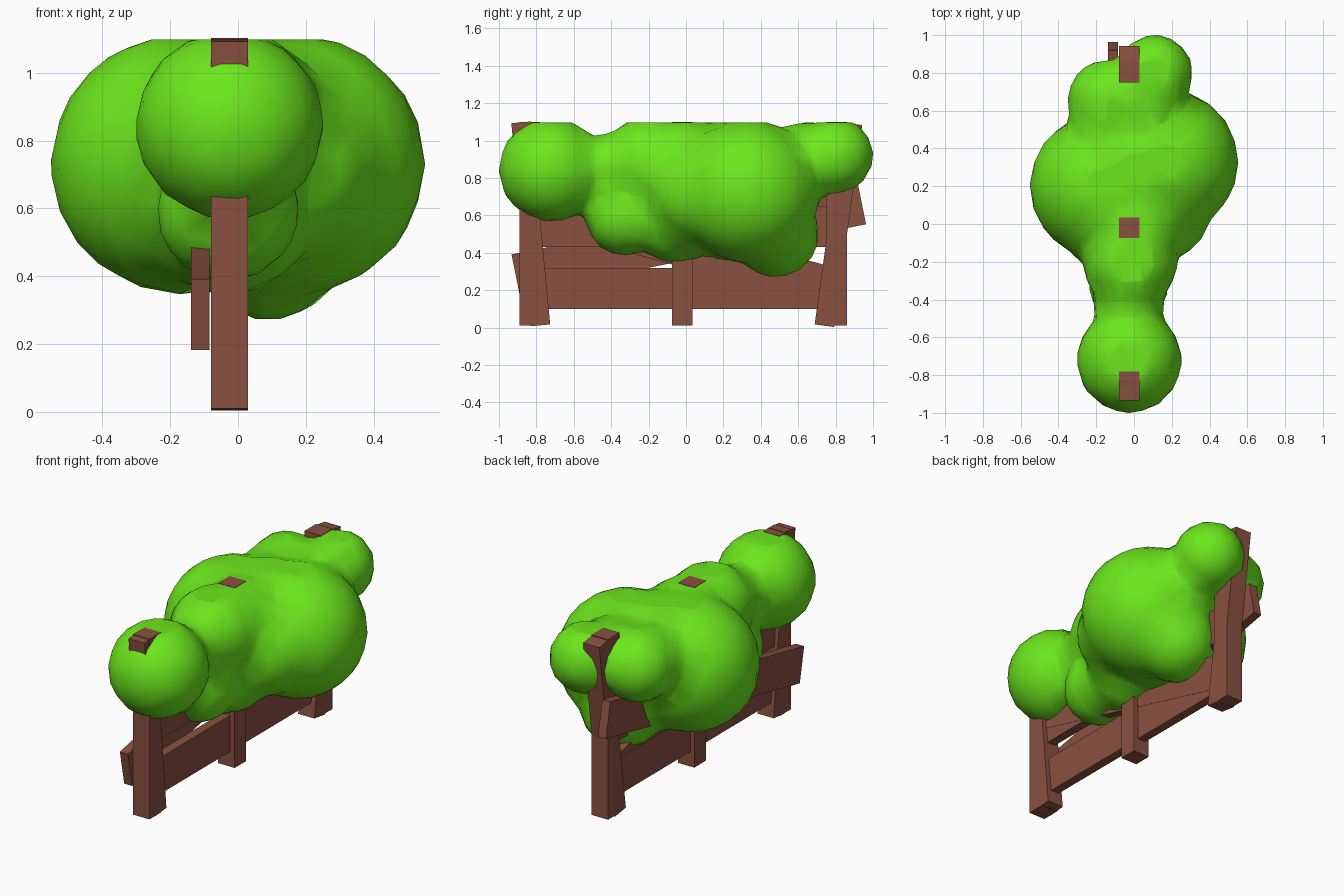
import bpy, bmesh, math
from mathutils import Matrix, Vector

if "Cube" in bpy.data.objects:
    bpy.data.objects.remove(bpy.data.objects["Cube"])


def material(name, rgb):
    m = bpy.data.materials.new(name)
    m.diffuse_color = (*rgb, 1)
    m.use_nodes = True
    m.node_tree.nodes["Principled BSDF"].inputs["Base Color"].default_value = m.diffuse_color
    return m


wood = material("brown wood", (0.255, 0.081, 0.052))
leaf = material("leaf green", (0.15, 0.80, 0.012))


def make(name, bm, mat):
    me = bpy.data.meshes.new(name)
    bm.to_mesh(me)
    bm.free()
    ob = bpy.data.objects.new(name, me)
    bpy.context.collection.objects.link(ob)
    me.materials.append(mat)
    return ob


def beam(name, x0, x1, y, z, length_y, length_z, tilt=0.0):
    """Box centred on (y, z), turned by tilt about the x axis."""
    bm = bmesh.new()
    size = Matrix.Diagonal((x1 - x0, length_y, length_z, 1))
    mat = Matrix.Translation(((x0 + x1) / 2, y, z)) @ Matrix.Rotation(tilt, 4, 'X') @ size
    bmesh.ops.create_cube(bm, size=1, matrix=mat)
    return make(name, bm, wood)


# upright posts
for name, y in (("front_post", -0.835), ("middle_post", -0.02), ("back_post", 0.805)):
    beam(name, -0.08, 0.03, y, 0.555, 0.11, 1.09)

# crooked posts crossing the end posts
beam("front_leaning_post", -0.079, 0.029, -0.83, 0.555, 0.105, 1.09, math.atan(0.095))
beam("back_leaning_post", -0.079, 0.029, 0.815, 0.55, 0.105, 1.09, -math.atan(0.139))

# straight rails, and two slanting rails
beam("lower_rail", -0.055, 0.0, -0.02, 0.21, 1.6, 0.22)
beam("upper_rail", -0.055, 0.0, -0.02, 0.54, 1.6, 0.22)
beam("falling_rail", -0.05, 0.002, -0.02, 0.432, 1.56, 0.21, -math.atan(0.27))
beam("rising_rail", -0.138, -0.084, 0.015, 0.472, 1.89, 0.213, math.atan(0.2))

# bush: balls fused into one soft mass
balls = [
    (-0.025, -0.722, 0.845, 0.283),
    (-0.03, -0.33, 0.595, 0.215),
    (-0.02, -0.20, 0.88, 0.255),
    (-0.03, -0.42, 0.85, 0.19),
    (-0.03, -0.05, 0.60, 0.26),
    (0.0, 0.0, 0.85, 0.27),
    (-0.13, 0.0, 0.72, 0.26),
    (0.14, 0.07, 0.72, 0.27),
    (-0.17, 0.20, 0.73, 0.387),
    (0.17, 0.33, 0.73, 0.387),
    (0.0, 0.27, 0.735, 0.385),
    (0.09, 0.48, 0.50, 0.235),
    (-0.15, 0.53, 0.88, 0.20),
    (0.06, 0.62, 0.88, 0.22),
    (-0.14, 0.66, 0.89, 0.215),
    (0.11, 0.80, 0.92, 0.207),
]
bm = bmesh.new()
for x, y, z, r in balls:
    bmesh.ops.create_icosphere(bm, subdivisions=3, radius=r,
                               matrix=Matrix.Translation((x, y, z)))
bush = make("bush", bm, leaf)
mod = bush.modifiers.new("fuse", 'REMESH')
mod.mode = 'VOXEL'
mod.voxel_size = 0.025
mod = bush.modifiers.new("soften", 'SMOOTH')
mod.factor = 0.5
mod.iterations = 20
mod = bush.modifiers.new("simplify", 'DECIMATE')
mod.ratio = 0.06

# bake the bush and trim its top level
dg = bpy.context.evaluated_depsgraph_get()
baked = bpy.data.meshes.new_from_object(bush.evaluated_get(dg))
bush.modifiers.clear()
bush.data = baked
bm = bmesh.new()
bm.from_mesh(baked)
bmesh.ops.bisect_plane(bm, geom=bm.verts[:] + bm.edges[:] + bm.faces[:],
                       plane_co=(0, 0, 1.098), plane_no=(0, 0, 1))
for v in bm.verts:
    v.co.z = min(v.co.z, 1.098)
for f in bm.faces:
    f.smooth = True
    f.material_index = 0
bm.to_mesh(baked)
bm.free()
if not baked.materials:
    baked.materials.append(leaf)
